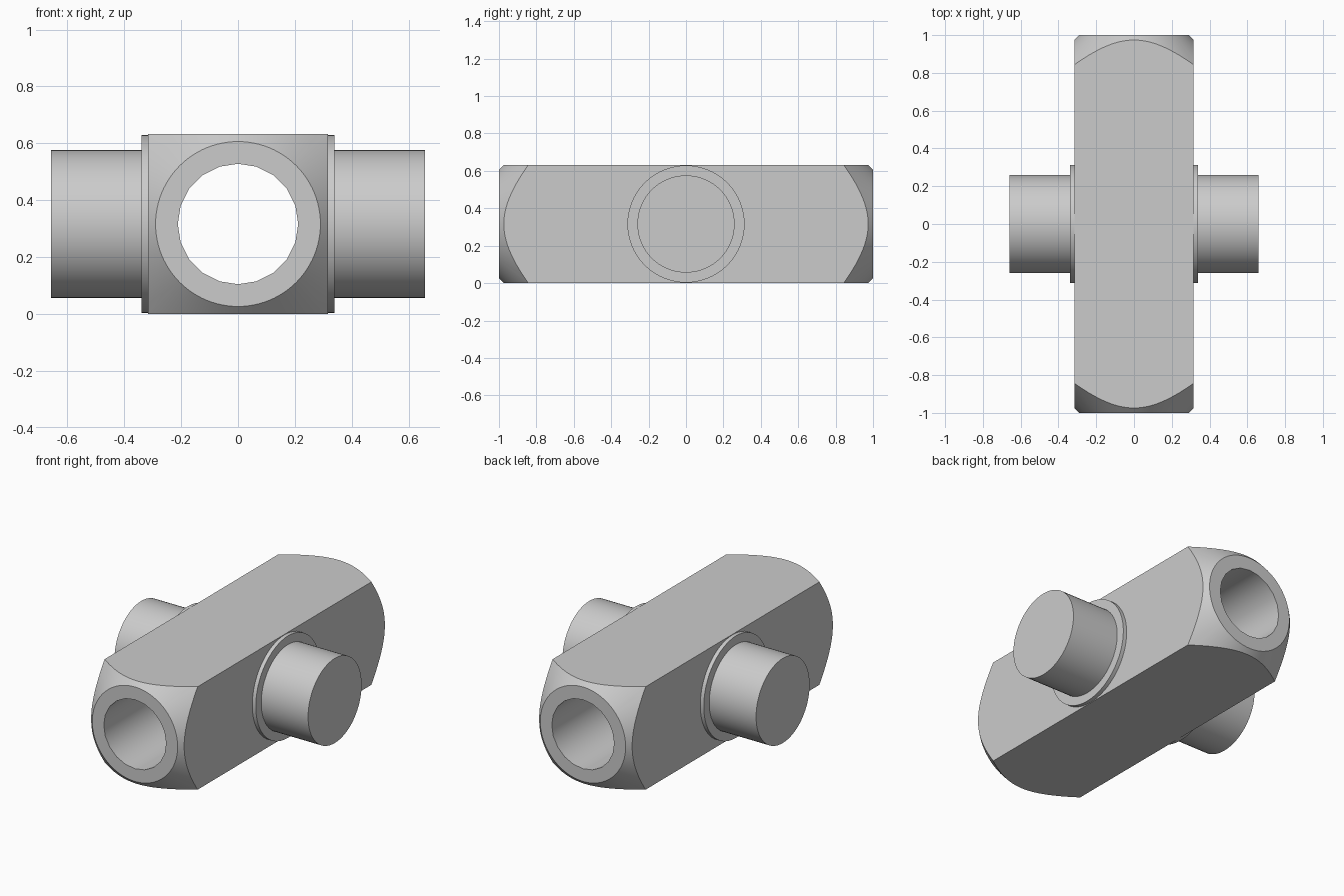
import bpy, bmesh, math
from mathutils import Matrix, Vector

cube = bpy.data.objects.get("Cube")
if cube:
    bpy.data.objects.remove(cube, do_unlink=True)

HALF = 0.316  # half the bar's square section, also the axis height

steel = bpy.data.materials.new("plain grey")
steel.use_nodes = True
grey = (0.6, 0.6, 0.6, 1)
steel.diffuse_color = grey
steel.node_tree.nodes["Principled BSDF"].inputs["Base Color"].default_value = grey


def lathe(profile, axis, sides):
    """Solid of revolution; profile is (radius, distance along axis)."""
    bm = bmesh.new()
    turn = Vector((0, 0, 1)).rotation_difference(Vector(axis)).to_matrix()
    rings = []
    for r, d in profile:
        angles = [2 * math.pi * i / sides for i in range(sides)]
        rings.append([bm.verts.new(turn @ Vector((r * math.cos(a), r * math.sin(a), d)))
                      for a in angles])
    for low, high in zip(rings, rings[1:]):
        for i in range(sides):
            j = (i + 1) % sides
            bm.faces.new((low[i], low[j], high[j], high[i]))
    bm.faces.new(rings[0][::-1])
    bm.faces.new(rings[-1])
    return bm


def finish(bm, name):
    """Raise the part to axis height and make it an object."""
    bmesh.ops.transform(bm, matrix=Matrix.Translation((0, 0, HALF)), verts=bm.verts)
    bmesh.ops.recalc_face_normals(bm, faces=bm.faces)
    mesh = bpy.data.meshes.new(name)
    bm.to_mesh(mesh)
    bm.free()
    mesh.materials.append(steel)
    obj = bpy.data.objects.new(name, mesh)
    bpy.context.collection.objects.link(obj)
    return obj


def select(obj):
    bpy.ops.object.select_all(action="DESELECT")
    obj.select_set(True)
    bpy.context.view_layer.objects.active = obj


# Square bar with cone-turned ends: turned blank trimmed by four flats
blank = lathe([(0.29, -1), (0.6, -0.69), (0.6, 0.69), (0.29, 1)], (0, 1, 0), 96)
for normal in ((1, 0, 0), (-1, 0, 0), (0, 0, 1), (0, 0, -1)):
    n = Vector(normal)
    cut = bmesh.ops.bisect_plane(blank, geom=blank.verts[:] + blank.edges[:] + blank.faces[:],
                                 plane_co=n * HALF, plane_no=n, clear_outer=True)
    rim = [e for e in cut["geom_cut"] if isinstance(e, bmesh.types.BMEdge)]
    bmesh.ops.holes_fill(blank, edges=rim, sides=0)
bar = finish(blank, "bar")

# Bore running the full length
bore = finish(lathe([(0.212, -1.2), (0.212, 1.2)], (0, 1, 0), 20), "bore_cutter")
bore.hide_render = True
drill = bar.modifiers.new("bore", "BOOLEAN")
drill.operation = "DIFFERENCE"
drill.solver = "EXACT"
drill.object = bore
select(bar)
bpy.ops.object.modifier_apply(modifier=drill.name)
bpy.data.objects.remove(bore, do_unlink=True)
parts = [bar]

# Side pins, each with a thin collar against the bar
for name, side in (("left_pin", 1), ("right_pin", -1)):
    profile = [(0.313, HALF - 0.01), (0.313, 0.34), (0.26, 0.34), (0.26, 0.658)]
    pin = lathe(profile, (side, 0, 0), 64)
    parts.append(finish(pin, name))

for part in parts:
    select(part)
    bpy.ops.object.shade_smooth_by_angle(angle=math.radians(30))
